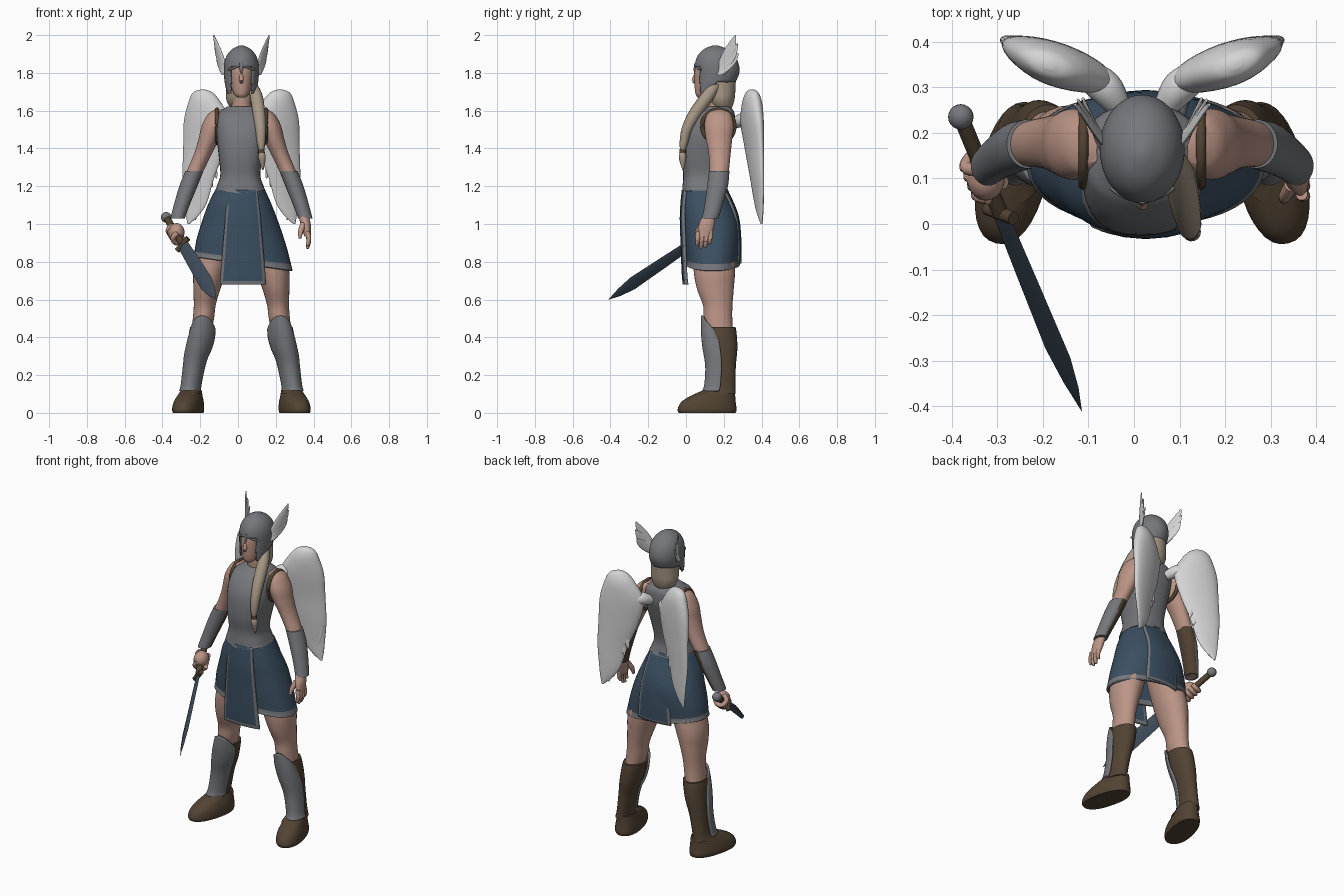
import bpy, bmesh, math
from mathutils import Vector

cube = bpy.data.objects.get("Cube")
if cube:
    bpy.data.objects.remove(cube, do_unlink=True)
MID = 0.018  # x of the body's mirror plane

def material(name, *rgb):
    m = bpy.data.materials.new(name)
    m.use_nodes = True
    m.diffuse_color = (*rgb, 1)
    m.node_tree.nodes["Principled BSDF"].inputs["Base Color"].default_value = (*rgb, 1)
    return m

STEEL = material("steel grey", .18, .185, .2)
SKIN = material("skin", .5, .3, .24)
CLOTH = material("blue cloth", .045, .08, .123)
BLADE = material("dark blade steel", .05, .075, .105)
LEATHER = material("brown leather", .085, .057, .034)
FEATHER = material("white feather", .66, .66, .66)
HAIR = material("blond hair", .38, .31, .235)

def finish(name, bm, *mats, solid=0):
    bmesh.ops.recalc_face_normals(bm, faces=bm.faces)
    me = bpy.data.meshes.new(name)
    bm.to_mesh(me)
    bm.free()
    me.shade_smooth()
    me.set_sharp_from_angle(angle=math.radians(45))
    for m in mats:
        me.materials.append(m)
    ob = bpy.data.objects.new(name, me)
    bpy.context.collection.objects.link(ob)
    if solid:
        mod = ob.modifiers.new("thickness", "SOLIDIFY")
        mod.thickness, mod.offset = solid, 0

def dense(rows, steps=5):
    """Smooth curve through rows of numbers."""
    out = []
    for i in range(len(rows) - 1):
        a, b, c, d = (rows[max(0, min(len(rows) - 1, i + k))] for k in (-1, 0, 1, 2))
        for t in (j / steps for j in range(steps)):
            out.append([q + t / 2 * (r - p + t * (2*p - 5*q + 4*r - s + t * (3*(q - r) + s - p)))
                        for p, q, r, s in zip(a, b, c, d)])
    return out + [list(rows[-1])]

def skin(rings, closed=True, caps=True):
    bm = bmesh.new()
    vs = [[bm.verts.new(p) for p in ring] for ring in rings]
    n = len(rings[0])
    for a, b in zip(vs, vs[1:]):
        for i in range(n if closed else n - 1):
            k = (i + 1) % n
            bm.faces.new((a[i], a[k], b[k], b[i]))
    if caps and closed:
        bm.faces.new(vs[0])
        bm.faces.new(vs[-1])
    return bm

def loft(rows, s=1, deg=0, power=2, n=32, arc=360, caps=True):
    """Level rings from rows of z, centre x, centre y, radius x, radius y."""
    full, a, rings = arc == 360, math.radians(deg * s), []
    f = lambda v: math.copysign(abs(v) ** (2 / power), v)
    for z, cx, cy, rx, ry in dense(rows):
        ring = []
        for i in range(n):
            t = math.radians(arc * (i / (n if full else n - 1) - .5))
            x, y = rx * f(math.sin(t)), -ry * f(math.cos(t))
            ring.append((MID + s * (cx - MID) + x * math.cos(a) - y * math.sin(a),
                         cy + x * math.sin(a) + y * math.cos(a), z))
        rings.append(ring)
    return skin(rings, full, caps)

def tube(points, up="Y", n=14):
    """Round tube through rows of x, y, z, radius."""
    pts, rings = dense(points), []
    for i, p in enumerate(pts):
        d = Vector(pts[min(i + 1, len(pts) - 1)][:3]) - Vector(pts[max(i - 1, 0)][:3])
        q = d.to_track_quat("Z", up)
        rings.append([Vector(p[:3]) + q @ Vector((math.cos(t), math.sin(t), 0)) * p[3]
                      for t in (math.tau * k / n for k in range(n))])
    return skin(rings)

def ball(name, mat, centre, size):
    bm = bmesh.new()
    bmesh.ops.create_uvsphere(bm, u_segments=20, v_segments=12, radius=1)
    bmesh.ops.scale(bm, vec=size, verts=bm.verts)
    bmesh.ops.translate(bm, vec=centre, verts=bm.verts)
    finish(name, bm, mat)

def panel(name, rows, sign):
    """Curved cloth strip from rows of z, half width, y, with a border."""
    bm = skin([[(.026 + u * w, y + sign * .016 * u * u, z) for u in (-1, -.86, -.5, 0, .5, .86, 1)]
               for z, w, y in dense(rows, 6)], closed=False)
    for f in bm.faces:
        xs = [v.co.x for v in f.verts]
        f.material_index = int(f.calc_center_median().z < rows[-1][0] + .02 or max(xs) - min(xs) < .025)
    finish(name, bm, CLOTH, STEEL, solid=.014)

# Torso armour, dipping to a point at the front of the waist
bm = loft([
    (1.178, .014, .1, .131, .124), (1.2, .012, .098, .124, .117), (1.26, .012, .095, .106, .11),
    (1.35, .015, .097, .116, .122), (1.45, .018, .112, .13, .132), (1.52, .018, .13, .132, .13),
    (1.58, .018, .15, .125, .108), (1.605, .018, .16, .1, .088), (1.622, .018, .16, .075, .07)], power=2.7)
for v in bm.verts:
    if v.co.z < 1.2 and v.co.y < .1:
        v.co.z -= .018 * max(0, 1 - abs(v.co.x - MID) / .12)
finish("breastplate", bm, STEEL)
finish("neck", loft([(1.58, MID, .165, .055, .055), (1.74, MID, .155, .048, .05)]), SKIN)
# Skirt with a slanted, trimmed hem, and its panels
bm = loft([(1.195, .012, .1, .118, .11), (1.1, .012, .115, .163, .133), (1, .016, .135, .2, .145),
           (.9, .02, .14, .232, .142), (.82, .025, .142, .25, .135), (.79, .026, .142, .257, .139)],
          power=2.3, n=48, caps=False)
for f in bm.faces:
    f.material_index = int(f.calc_center_median().z < .82)
for v in bm.verts:
    v.co.z -= .14 * (v.co.x - MID) * (1.2 - v.co.z) / .4
finish("skirt", bm, CLOTH, STEEL, solid=.012)
panel("front_panel", [(1.18, .076, -.016), (1.05, .09, -.026), (.9, .103, -.022), (.74, .117, -.016), (.68, .121, -.01)], 1)
panel("back_panel", [(1.18, .08, .214), (1.05, .09, .27), (.92, .102, .286), (.79, .112, .286)], -1)
# Head, helmet and hair
finish("head", loft([(1.67, MID, .085, .02, .022), (1.69, MID, .095, .04, .045), (1.75, MID, .125, .06, .08),
                     (1.83, MID, .14, .07, .09), (1.89, MID, .15, .05, .06)]), SKIN)
finish("nose", tube([(MID, .054, 1.8, .007), (MID, .042, 1.76, .012), (MID, .05, 1.748, .006)]), SKIN)
bm = loft([(1.69, MID, .125, .07, .075), (1.74, MID, .15, .083, .1), (1.8, MID, .164, .089, .114),
           (1.85, MID, .163, .087, .111), (1.89, MID, .16, .074, .094), (1.92, MID, .157, .05, .063),
           (1.937, MID, .155, .02, .026), (1.942, MID, .155, .004, .005)], n=64)
gone = []
for f in bm.faces:
    c = f.calc_center_median()
    face_gap = c.z < 1.835 and c.y < .15 and abs(c.x - MID) < .055 + .1 * max(0, c.z - 1.78)
    nape_gap = c.z < 1.75 and c.y > .165 - (1.75 - c.z) * .8
    if face_gap or nape_gap:
        gone.append(f)
bmesh.ops.delete(bm, geom=gone, context="FACES")
finish("helmet", bm, STEEL, solid=.008)
finish("helmet_brow", tube([(MID + x, .052 + 6 * x * x, 1.838 - abs(x) * .3, .006)
                            for x in (-.068, -.04, 0, .04, .068)]), STEEL)
finish("nose_guard", tube([(MID, .056, 1.85, .012), (MID, .05, 1.82, .01), (MID, .046, 1.795, .003)]), STEEL)
finish("helmet_ridge", tube([(MID, .053, 1.84, .005), (MID, .085, 1.904, .005), (MID, .155, 1.939, .005),
                             (MID, .23, 1.904, .005), (MID, .276, 1.82, .005)], up="X"), STEEL)
finish("hair", loft([(1.6, MID, .195, .03, .025), (1.615, MID, .192, .058, .05), (1.66, MID, .185, .08, .072),
                     (1.72, MID, .182, .08, .08), (1.79, MID, .18, .078, .085)]), HAIR)
finish("braid", tube([(.075, .16, 1.74, .025), (.098, .11, 1.67, .034), (.112, .045, 1.58, .033), (.12, .004, 1.5, .028),
                      (.122, -.012, 1.43, .022), (.124, -.018, 1.385, .014), (.127, -.018, 1.35, .02),
                      (.132, -.016, 1.285, .003)]), HAIR)
finish("braid_tie", tube([(.123, -.017, 1.395, .018), (.124, -.018, 1.375, .018)]), LEATHER)

for s, side in ((1, "left"), (-1, "right")):
    X = lambda x: MID + s * (x - MID)
    # Helmet wing: overlapping flat feathers
    for k, (tz, ty, tx) in enumerate(((2, .262, .165), (1.955, .272, .155), (1.905, .275, .14))):
        rows = [(1.79 + (tz - 1.79) * t, .1 + (tx - .1) * t + .004 * k, .178 + (ty - .178) * t, .011 - .008 * t, r)
                for t, r in ((0, .024), (.3, .036), (.6, .034), (.85, .018), (1, .003))]
        finish(f"{side}_helmet_feather_{k}", loft(rows, s, -28, n=16), FEATHER)
    # Back wing with loose feathers on the lower inner edge
    finish(f"{side}_wing", loft([
        (1.712, .222, .35, .012, .01), (1.695, .222, .35, .055, .03), (1.64, .212, .35, .092, .046),
        (1.54, .2, .35, .13, .046), (1.4, .215, .362, .118, .034), (1.25, .245, .376, .09, .024),
        (1.12, .258, .386, .064, .015), (1.05, .276, .393, .038, .01), (1, .298, .4, .006, .005)], s, 20), FEATHER)
    finish(f"{side}_wing_root", tube([(X(.065), .25, 1.53, .025), (X(.1), .3, 1.55, .038), (X(.15), .335, 1.55, .03)]), FEATHER)
    for k in range(6):
        rows = [(1.44 - .044 * k - .2 * t, .2 + .022 * k - .05 * t, .356 + .007 * k, r, r / 2)
                for t, r in ((0, .012), (.5, .02), (.85, .013), (1, .002))]
        finish(f"{side}_wing_feather_{k}", loft(rows, s, 20, n=12), FEATHER)
    # Arm, armhole trim and bracer
    finish(f"{side}_arm", loft([
        (1.605, .13, .175, .03, .04), (1.58, .148, .175, .047, .064), (1.52, .168, .175, .06, .078),
        (1.45, .19, .175, .055, .07), (1.37, .222, .178, .047, .058), (1.27, .267, .175, .044, .05),
        (1.15, .312, .155, .04, .045), (1.03, .35, .125, .027, .033)], s), SKIN)
    ring = [(X(.147), .172 + .086 * math.cos(t), 1.518 + .088 * math.sin(t), .011)
            for t in (math.tau * k / 12 for k in range(13))]
    finish(f"{side}_armhole_trim", tube(ring, up="X"), LEATHER)
    bm = loft([(1.28, .267, .176, .048, .054), (1.2, .299, .167, .048, .055),
               (1.1, .334, .146, .042, .048), (1.03, .356, .128, .038, .044)], s)
    bmesh.ops.recalc_face_normals(bm, faces=bm.faces)
    for f in bm.faces:
        f.material_index = int(f.normal.y * .6 - f.normal.x * s * .8 > .5)
    finish(f"{side}_bracer", bm, STEEL, LEATHER)
    # Leg, boot and greave
    finish(f"{side}_leg", loft([
        (.4, .235, .18, .05, .07), (.5, .219, .17, .056, .075), (.57, .212, .168, .058, .078), (.66, .2, .155, .072, .098),
        (.76, .182, .15, .088, .11), (.9, .14, .145, .09, .11), (1.02, .11, .14, .08, .1)], s), SKIN)
    finish(f"{side}_boot", loft([
        (.1, .288, .155, .056, .108), (.14, .281, .185, .046, .077), (.25, .264, .19, .05, .074), (.34, .246, .188, .06, .084),
        (.42, .232, .182, .064, .086), (.455, .225, .178, .064, .084)], s), LEATHER)
    finish(f"{side}_shoe", loft([
        (0, .3, .112, .071, .154), (.02, .3, .112, .075, .159), (.055, .297, .118, .071, .148),
        (.085, .292, .138, .062, .125), (.12, .283, .175, .05, .085)], s, 14, power=2.3), LEATHER)
    bm = loft([(.115, .288, .175, .053, .085), (.15, .282, .182, .05, .08), (.25, .266, .187, .055, .08),
               (.35, .246, .18, .065, .088), (.44, .23, .172, .068, .088), (.515, .219, .165, .062, .08)], s, 10, arc=168)
    for v in bm.verts:
        v.co.z -= .09 * max(0, (v.co.z - .3) / .2) * min(1, max(0, (v.co.y - .085) / .08))
    finish(f"{side}_greave", bm, STEEL, solid=.012)

# Open left hand
finish("left_palm", loft([(1.045, .347, .122, .026, .032), (1, .358, .11, .027, .042), (.935, .368, .098, .017, .038)]), SKIN)
for k, drop in enumerate((.065, .08, .075, .055)):
    y = .065 + .022 * k
    finish(f"left_finger_{k}", tube([(.368, y, .96, .013), (.375, y - .004, .945 - drop / 2, .012),
                                     (.366, y - .008, .95 - drop, .007)]), SKIN)
finish("left_thumb", tube([(.345, .085, 1, .016), (.332, .062, .96, .014), (.328, .052, .925, .008)]), SKIN)
# Sword held in the right fist
pommel, tip = Vector((-.38, .235, 1.035)), Vector((-.115, -.41, .6))
d = (tip - pommel).normalized()
up = (Vector((0, 0, 1)) - d * d.z).normalized()
across = Vector((-d.y, d.x, 0)).normalized()
wide = up * .87 + across * .5
flat = d.cross(wide)
along = lambda t: pommel + d * t
finish("sword_blade", skin([[along(t) + wide * w, along(t) + flat * h, along(t) - wide * w, along(t) - flat * h] for t, w, h in
                            ((.26, .032, .01), (.45, .038, .01), (.66, .043, .009), (.75, .026, .006), (.822, .001, .001))]), BLADE)
finish("sword_grip", tube([(*along(t), .018) for t in (0, .12, .27)], up="X"), LEATHER)
finish("sword_guard", tube([(*(along(.27) + wide * w), .015) for w in (-.045, 0, .045)], up="X"), LEATHER)
ball("sword_pommel", STEEL, pommel, (.028, .028, .028))
ball("right_fist", SKIN, along(.17) + Vector((0, 0, .012)), (.042, .05, .048))
for k in range(4):
    finish(f"right_finger_{k}", tube([(*(along(.125 + .026 * k) + (up * math.sin(t) - across * math.cos(t)) * .032), .014)
                                      for t in (1.2, 0, -1.2, -2.2, -3)]), SKIN)
